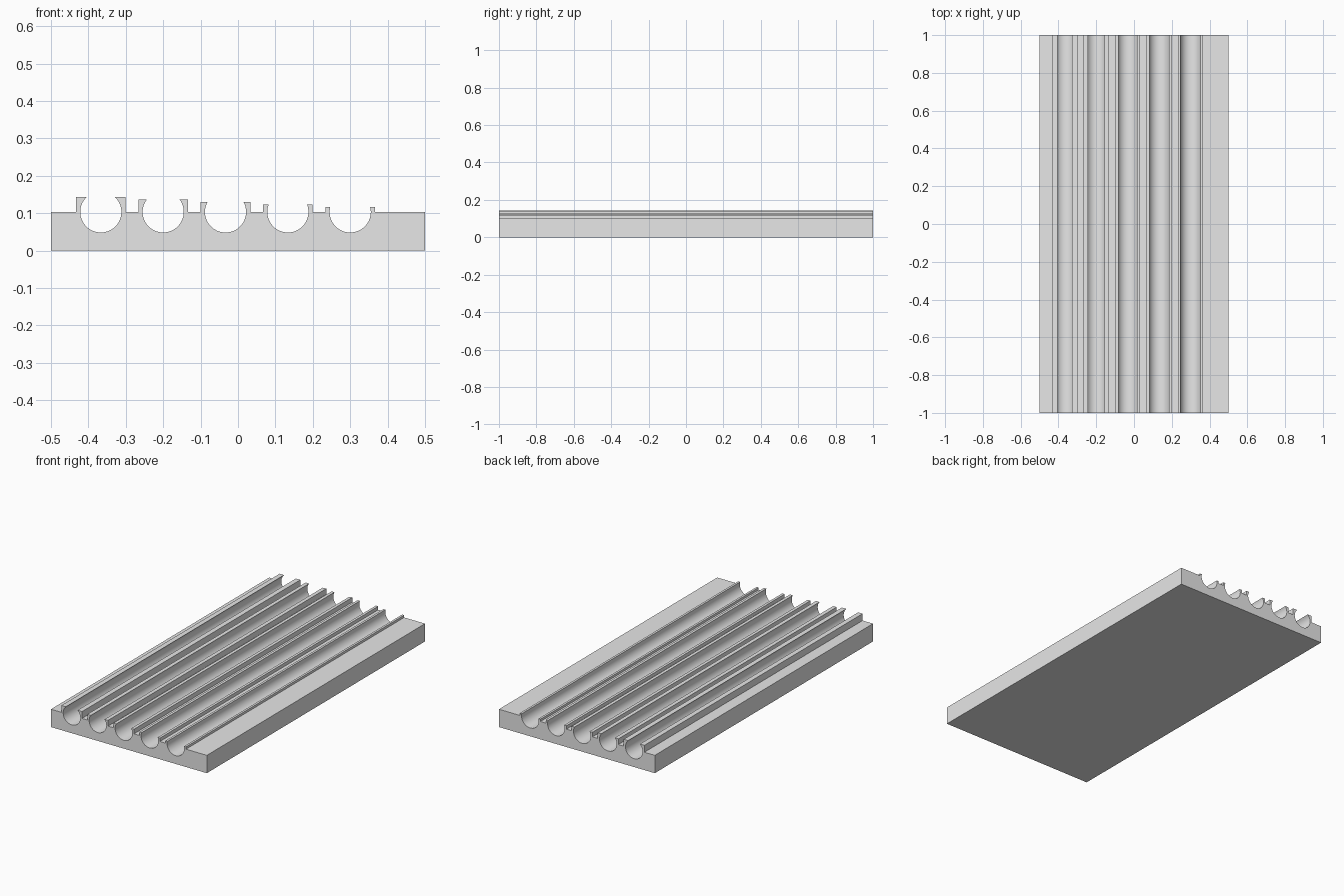
import bpy, bmesh
from math import asin, cos, sin, pi, radians

cube = bpy.data.objects.get("Cube")
if cube:
    bpy.data.objects.remove(cube, do_unlink=True)

# Plain grey material
grey = bpy.data.materials.new("light_grey")
grey.use_nodes = True
color = (0.8, 0.8, 0.8, 1)
grey.diffuse_color = color
grey.node_tree.nodes["Principled BSDF"].inputs["Base Color"].default_value = color

HALF_WIDTH, HALF_LENGTH = 0.5, 1.0
BASE_TOP = 0.1033
RADIUS, RIM_HALF = 0.055, 0.0663
CHANNELS, SPACING, FIRST_X = 5, 1 / 6, -0.3667
SEGMENTS = 40


def channel(cx, top):
    """Raised rim and round groove, listed from left to right."""
    a = asin((top - BASE_TOP) / RADIUS)      # angle where the groove opens
    arc = []
    for i in range(SEGMENTS + 1):
        t = pi - a + (pi + 2 * a) * i / SEGMENTS
        arc.append((cx + RADIUS * cos(t), BASE_TOP + RADIUS * sin(t)))
    left, right = cx - RIM_HALF, cx + RIM_HALF
    return [(left, BASE_TOP), (left, top), *arc, (right, top), (right, BASE_TOP)]


# Cross-section: slab with five snap-in channels, rims getting lower
profile = [(-HALF_WIDTH, 0), (-HALF_WIDTH, BASE_TOP)]
for n in range(CHANNELS):
    profile += channel(FIRST_X + n * SPACING, BASE_TOP + 0.04 - n * SPACING * 0.04)
profile += [(HALF_WIDTH, BASE_TOP), (HALF_WIDTH, 0)]

# Extrude along the length
bm = bmesh.new()
face = bm.faces.new([bm.verts.new((x, -HALF_LENGTH, z)) for x, z in profile])
ext = bmesh.ops.extrude_face_region(bm, geom=[face], use_keep_orig=True)
moved = [g for g in ext["geom"] if isinstance(g, bmesh.types.BMVert)]
bmesh.ops.translate(bm, verts=moved, vec=(0, 2 * HALF_LENGTH, 0))
bmesh.ops.recalc_face_normals(bm, faces=bm.faces)
mesh = bpy.data.meshes.new("channel_plate")
bm.to_mesh(mesh)
bm.free()
mesh.materials.append(grey)

plate = bpy.data.objects.new("channel_plate", mesh)
bpy.context.collection.objects.link(plate)
bpy.ops.object.select_all(action="DESELECT")
plate.select_set(True)
bpy.context.view_layer.objects.active = plate
bpy.ops.object.shade_smooth_by_angle(angle=radians(30))
